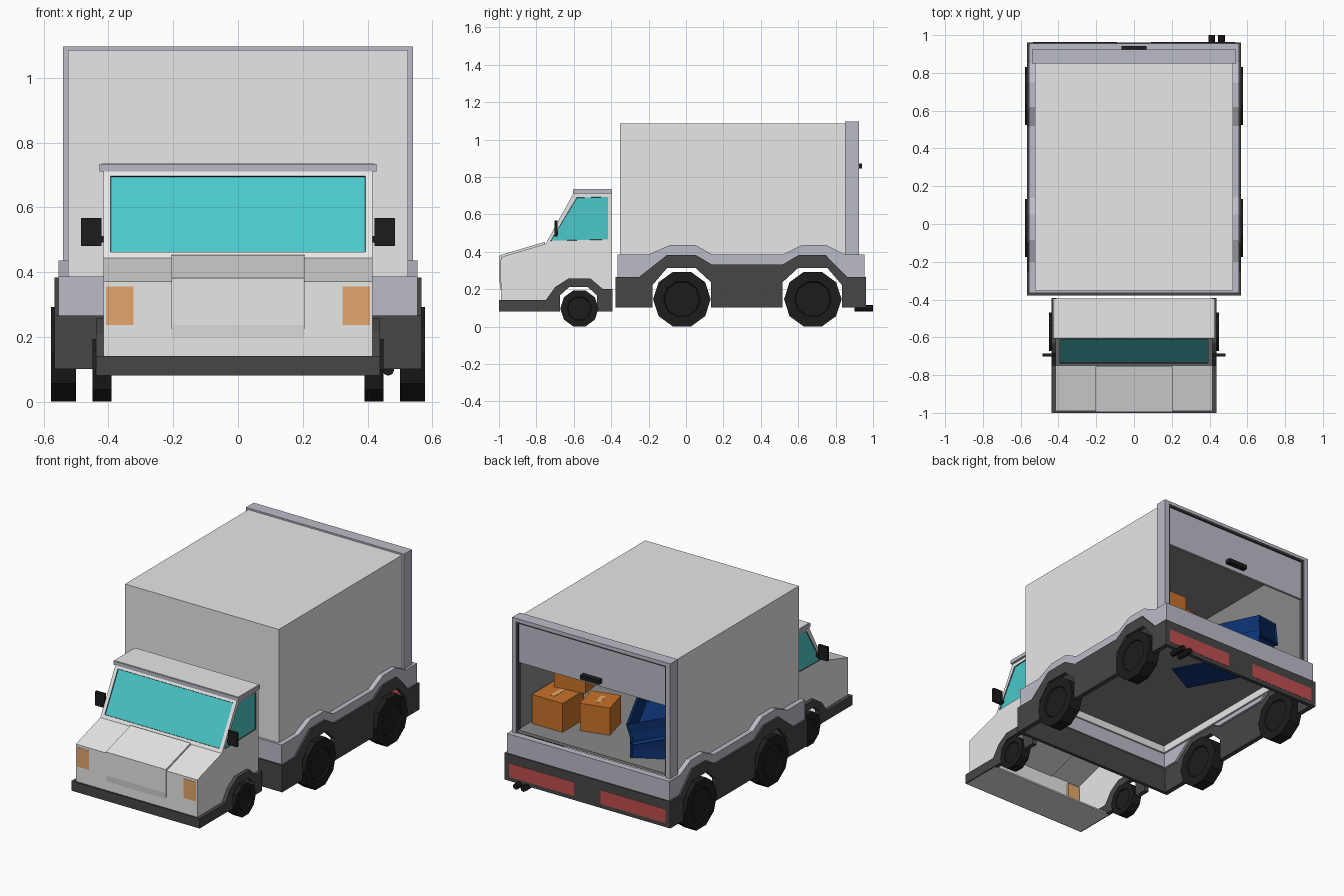
import bpy, bmesh, math
from mathutils import Matrix, Vector

if "Cube" in bpy.data.objects:
    bpy.data.objects.remove(bpy.data.objects["Cube"])


def material(name, r, g, b):
    m = bpy.data.materials.new(name)
    m.diffuse_color = (r, g, b, 1)
    m.use_nodes = True
    m.node_tree.nodes["Principled BSDF"].inputs["Base Color"].default_value = m.diffuse_color
    return m


LIGHT = material("light grey", .8, .8, .8)
LILAC = material("lilac grey", .5, .5, .575)
DARK = material("dark grey", .061, .061, .061)
BLACK = material("tyre black", .012, .012, .012)
TEAL = material("teal glass", .07, .578, .59)
TAN = material("lamp tan", .78, .39, .15)
RED = material("lamp red", .53, .078, .075)
CARD = material("cardboard", .578, .17, .023)
BLUE = material("crate blue", .004, .034, .18)
INSIDE = material("interior grey", .25, .25, .25)


def finish(name, bm, *mats):
    me = bpy.data.meshes.new(name)
    bm.to_mesh(me)
    bm.free()
    for m in mats:
        me.materials.append(m)
    ob = bpy.data.objects.new(name, me)
    bpy.context.collection.objects.link(ob)
    return ob


def box(name, x, y, z, mat):
    """Box from (low, high) pairs."""
    bm = bmesh.new()
    size = [b - a for a, b in (x, y, z)]
    mid = [(a + b) / 2 for a, b in (x, y, z)]
    bmesh.ops.create_cube(bm, size=1, matrix=Matrix.Translation(mid) @ Matrix.Diagonal((*size, 1)))
    return finish(name, bm, mat)


def prism_mesh(pts, x0, x1):
    """Side profile of (y, z) points extruded along x."""
    bm = bmesh.new()
    face = bm.faces.new([bm.verts.new((x0, y, z)) for y, z in pts])
    new = bmesh.ops.extrude_face_region(bm, geom=[face])["geom"]
    bmesh.ops.translate(bm, vec=(x1 - x0, 0, 0), verts=[v for v in new if isinstance(v, bmesh.types.BMVert)])
    bmesh.ops.recalc_face_normals(bm, faces=bm.faces)
    return bm


def prism(name, pts, x0, x1, mat):
    return finish(name, prism_mesh(pts, x0, x1), mat)


SIDES = (("right", 1), ("left", -1))


def pair(kind, name, a, b, *args):
    """Same part on both sides."""
    for side, s in SIDES:
        lo, hi = sorted((s * a, s * b))
        if kind == "box":
            box(f"{name}_{side}", (lo, hi), *args)
        else:
            prism(f"{name}_{side}", args[0], lo, hi, args[1])


# Cargo box, open at the back
pair("box", "cargo_wall", .51, .525, (-.352, .92), (.35, 1.09), LIGHT)
box("cargo_front", (-.525, .525), (-.352, -.338), (.35, 1.09), LIGHT)
box("cargo_roof", (-.525, .525), (-.352, .92), (1.076, 1.09), LIGHT)

# Grey lining of the cargo box
pair("box", "lining_wall", .506, .511, (-.337, .9), (.4, 1.076), INSIDE)
box("lining_front", (-.51, .51), (-.339, -.333), (.4, 1.076), INSIDE)
box("lining_roof", (-.51, .51), (-.337, .9), (1.071, 1.077), INSIDE)
box("cargo_floor", (-.51, .51), (-.338, .92), (.395, .412), INSIDE)

# Rear frame, rolled door and handle
pair("box", "rear_post", .512, .54, (.85, .925), (.385, 1.1), LILAC)
box("rear_header", (-.54, .54), (.85, .925), (1.08, 1.1), LILAC)
pair("box", "door_seal", .502, .513, (.895, .922), (.4, 1.08), DARK)
box("door_seal_top", (-.512, .512), (.895, .922), (1.07, 1.081), DARK)
box("roll_door", (-.503, .503), (.895, .91), (.825, 1.072), LILAC)
box("door_handle", (-.065, .065), (.91, .942), (.85, .876), BLACK)

# Upper skirt with humps over the wheels
dark_top = [(-.378, .27), (-.25, .27), (-.1, .388), (.05, .388), (.14, .335),
            (.515, .335), (.605, .388), (.745, .388), (.86, .27), (.962, .27)]
lilac_top = [(-.366, .39), (-.2, .39), (-.085, .44), (.05, .44), (.14, .39),
             (.52, .39), (.62, .44), (.75, .44), (.85, .39), (.955, .39)]
lilac_low = [(max(-.366, min(.955, y)), z - .012) for y, z in dark_top]
pair("prism", "upper_skirt", .522, .555, lilac_top + lilac_low[::-1], LILAC)
box("upper_skirt_front", (-.555, .555), (-.366, -.348), (.262, .39), LILAC)
box("upper_skirt_rear", (-.555, .555), (.915, .955), (.262, .39), LILAC)

# Lower skirt with wheel arches
arches = [(.962, .105), (.835, .105), (.835, .225), (.755, .318), (.6, .318), (.515, .24), (.515, .105),
          (.135, .105), (.135, .24), (.05, .318), (-.1, .318), (-.18, .225), (-.18, .105), (-.378, .105)]
pair("prism", "lower_skirt", .537, .566, dark_top + arches, DARK)
box("lower_skirt_front", (-.566, .566), (-.378, -.358), (.105, .27), DARK)
box("lower_skirt_rear", (-.566, .566), (.94, .962), (.105, .27), DARK)
pair("box", "tail_lamp", .09, .535, (.932, .9635), (.13, .215), RED)

# Cab lower body: hollow shell open underneath
cab_low = [(-.99, .13), (-.99, .375), (-.75, .447), (-.395, .447), (-.395, .13), (-.475, .13),
           (-.475, .17), (-.525, .215), (-.625, .215), (-.675, .17), (-.675, .13)]
bm = prism_mesh(cab_low, -.415, .415)
bmesh.ops.delete(bm, geom=[f for f in bm.faces if f.normal.z < -.3
                           or (abs(f.normal.y) > .9 and f.calc_center_median().z < .2)], context="FACES")
finish("cab_body", bm, LIGHT)

# Cab upper body with recessed windows in thin dark seals
bm = prism_mesh([(-.75, .447), (-.6, .72), (-.395, .72), (-.395, .447)], -.415, .415)
panes = [f for f in bm.faces if abs(f.normal.x) > .9 or f.normal.y < -.5]
bmesh.ops.delete(bm, geom=[f for f in bm.faces if f.normal.z < -.9], context="FACES_ONLY")
bmesh.ops.inset_individual(bm, faces=panes, thickness=.031, depth=0)
for f in bmesh.ops.inset_individual(bm, faces=panes, thickness=.002, depth=-.005)["faces"]:
    f.material_index = 2
for f in panes:
    f.material_index = 1
finish("cab_top", bm, LIGHT, TEAL, DARK)

# Cab roof with lilac edges
box("cab_roof", (-.428, .428), (-.605, -.395), (.715, .738), LILAC)
box("cab_roof_panel", (-.422, .422), (-.6, -.397), (.735, .74), LIGHT)

# Raised hood panel and headlamps
prism("hood_panel", [(-.985, .2), (-.991, .2), (-.996, .24), (-.996, .385), (-.755, .457), (-.755, .435),
                     (-.985, .365)], -.205, .205, LIGHT)
pair("box", "headlamp", .323, .407, (-.9915, -.975), (.24, .36), TAN)

# Cab bumper and fenders
cab_skirt = [(-1, .085), (-1, .145), (-.75, .145), (-.7, .215), (-.63, .26), (-.51, .26), (-.445, .205),
             (-.392, .205), (-.392, .085), (-.475, .085), (-.475, .17), (-.525, .215),
             (-.625, .215), (-.675, .17), (-.675, .085)]
pair("prism", "cab_skirt", .41, .438, cab_skirt, DARK)
box("front_bumper", (-.438, .438), (-1, -.975), (.085, .145), DARK)
box("bumper_tray", (-.43, .43), (-.995, -.74), (.0845, .094), LIGHT)

# Side mirrors
pair("box", "mirror", .422, .485, (-.702, -.686), (.485, .571), BLACK)
pair("box", "mirror_arm", .41, .43, (-.7, -.684), (.495, .515), BLACK)

# Twin exhaust pipes
for i, x in enumerate((.412, .464)):
    bm = bmesh.new()
    bmesh.ops.create_cone(bm, cap_ends=True, segments=8, radius1=.018, radius2=.018, depth=.1,
                          matrix=Matrix.Translation((x, .95, .102)) @ Matrix.Rotation(math.pi / 2, 4, "X"))
    finish(f"exhaust_{i + 1}", bm, BLACK)

# Cardboard boxes, with a short tape strip on the lid
for i, (x, y, z, w, h, turn) in enumerate(((.385, .7, .411, .21, .18, 0), (.15, .62, .411, .18, .17, .25),
                                           (.36, .54, .591, .2, .17, .12))):
    for part, size, mat in (("carton", (w, w, h), CARD), ("carton_tape", (.03, w * .5, .003), TAN)):
        ob = box(f"{part}_{i + 1}", *[(-a / 2, a / 2) for a in size], mat)
        ob.location = (x, y, z + (h / 2 if part == "carton" else h))
        ob.rotation_euler.z = turn


def crate(name, loc, rot, size):
    """Open crate with a sunken inside and panelled sides."""
    bm = bmesh.new()
    bmesh.ops.create_cube(bm, size=1, matrix=Matrix.Diagonal((*size, 1)))
    top = [f for f in bm.faces if f.normal.z > .9]
    ends = [f for f in bm.faces if abs(f.normal.z) < .1]
    bmesh.ops.inset_individual(bm, faces=ends, thickness=.02, depth=-.01)
    bmesh.ops.inset_individual(bm, faces=top, thickness=.02, depth=0)
    bmesh.ops.translate(bm, vec=Vector((0, 0, -size[2] * .7)), verts=top[0].verts)
    ob = finish(name, bm, BLUE)
    ob.location, ob.rotation_euler = loc, rot


# Leaning stack of crates
crate("crate_lower", (-.2, .57, .463), (0, .02, .5), (.24, .55, .15))
crate("crate_upper", (-.22, .6, .59), (0, .26, .45), (.24, .5, .13))

# Everything but the wheels sits a touch lower
for ob in bpy.data.objects:
    ob.location.z -= .004


def wheel(name, s, x0, x1, y, r):
    """Ten sided wheel standing on a flat, with a sunken hub on both faces."""
    bm = bmesh.new()
    place = Matrix.Translation((s * (x0 + x1) / 2, y, r * math.cos(math.pi / 10))) \
        @ Matrix.Rotation(math.pi / 2, 4, "Y")
    bmesh.ops.create_cone(bm, cap_ends=True, segments=10, radius1=r, radius2=r, depth=x1 - x0, matrix=place)
    caps = [f for f in bm.faces if len(f.verts) == 10]
    bmesh.ops.inset_individual(bm, faces=caps, thickness=r * .36, depth=0)
    bmesh.ops.inset_individual(bm, faces=caps, thickness=r * .03, depth=-.008)
    finish(name, bm, BLACK)


for side, s in SIDES:
    wheel(f"front_wheel_{side}", s, .39, .45, -.57, .102)
    wheel(f"middle_wheel_{side}", s, .5, .578, -.022, .154)
    wheel(f"rear_wheel_{side}", s, .5, .578, .678, .154)
